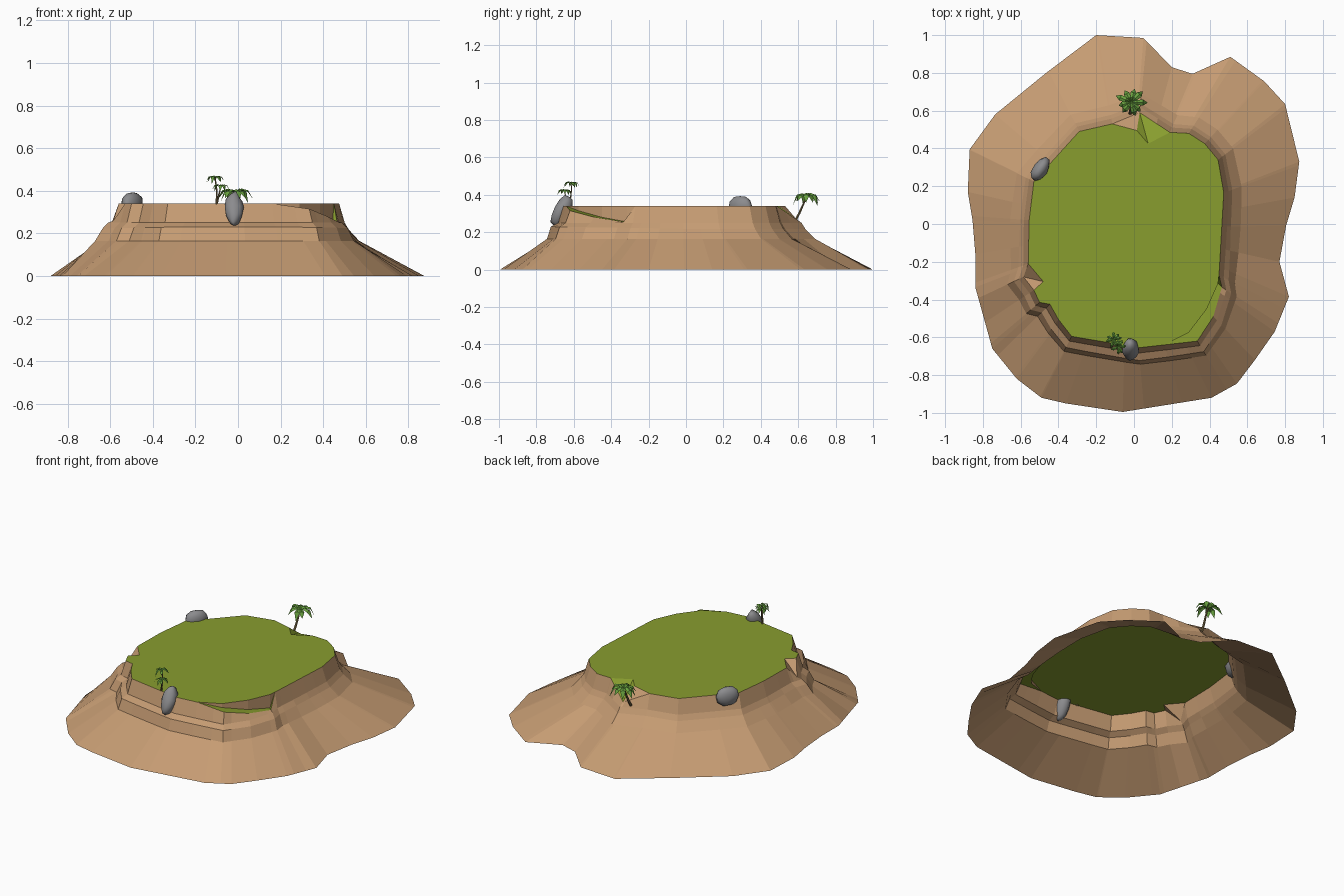
import bpy, bmesh, math, random
from mathutils import Vector, Matrix

if "Cube" in bpy.data.objects:
    bpy.data.objects.remove(bpy.data.objects["Cube"])

random.seed(4)
C = Vector((-0.03, -0.02))
TOP = 0.34


def material(name, rgb):
    m = bpy.data.materials.new(name)
    m.diffuse_color = (*rgb, 1)
    m.use_nodes = True
    m.node_tree.nodes["Principled BSDF"].inputs["Base Color"].default_value = m.diffuse_color
    return m


EARTH = material("sandy earth", (0.56, 0.33, 0.17))
GRASS = material("grass green", (0.25, 0.34, 0.028))
STONE = material("grey stone", (0.26, 0.26, 0.27))
LEAF = material("palm green", (0.14, 0.36, 0.05))
BARK = material("palm bark", (0.22, 0.16, 0.07))


def make_object(name, faces, mat, terrain=True):
    """Mesh from lists of corner points; terrain faces are turned up and outward."""
    bm = bmesh.new()
    for pts in faces:
        uniq = []
        for p in map(Vector, pts):
            if all((p - q).length > 1e-4 for q in uniq):
                uniq.append(p)
        if len(uniq) < 3:
            continue
        f = bm.faces.new([bm.verts.new(p) for p in uniq])
        f.normal_update()
        c = f.calc_center_median()
        if terrain and f.normal.dot(Vector((c.x - C.x, c.y - C.y, 1))) < 0:
            f.normal_flip()
    bmesh.ops.remove_doubles(bm, verts=bm.verts, dist=1e-4)
    me = bpy.data.meshes.new(name)
    bm.to_mesh(me)
    bm.free()
    me.materials.append(mat)
    ob = bpy.data.objects.new(name, me)
    bpy.context.collection.objects.link(ob)
    return ob


# Outlines seen from above
SHORE = [(-.20, 1), (.05, .985), (.20, .83), (.31, .795), (.51, .885), (.69, .755), (.80, .635),
         (.875, .33), (.85, .14), (.805, -.01), (.77, -.20), (.82, -.385), (.745, -.57),
         (.64, -.72), (.545, -.845), (.41, -.92), (-.06, -.995), (-.36, -.95), (-.49, -.92),
         (-.62, -.82), (-.75, -.66), (-.84, -.335), (-.84, -.16), (-.855, .02), (-.88, .17),
         (-.87, .395), (-.735, .58), (-.465, .80)]
RIM_RIGHT = [(.19, .485), (.29, .48), (.375, .425), (.445, .34), (.475, .165), (.45, -.27)]
RIM_FRONT = [(.16, -.64), (.025, -.655), (-.33, -.595), (-.40, -.505), (-.445, -.425),
             (-.50, -.415), (-.53, -.35)]
RIM_LEFT = [(-.56, -.21), (-.555, .02), (-.53, .225), (-.29, .49), (-.115, .53)]
# Ramp on the front right: inner point, outer point, height
RAMP = [((.45, -.27), (.45, -.27), TOP), ((.445, -.315), (.465, -.335), .255),
        ((.385, -.45), (.42, -.49), .28), ((.29, -.575), (.335, -.62), .315),
        ((.16, -.64), (.16, -.64), TOP)]


def up(pts, z=TOP):
    return [(x, y, z) for x, y in pts]


LIP = (up(RIM_RIGHT) + [(*o, z) for i, o, z in RAMP[1:-1]] + up(RIM_FRONT)
       + [(-.585, -.28, .26)] + up(RIM_LEFT) + [(.03, .59, .27)])


def angle(p):
    return math.atan2(p[1] - C.y, p[0] - C.x) % math.tau


def sample(outline, t):
    """Radius and height where the ray at angle t meets the outline."""
    pts = sorted(outline, key=angle)
    d = Vector((math.cos(t), math.sin(t)))
    for a, b in zip(pts, pts[1:] + pts[:1]):
        span = (angle(b) - angle(a)) % math.tau
        if (t - angle(a)) % math.tau <= span + 1e-7:
            pa, pb = Vector(a[:2]) - C, Vector(b[:2]) - C
            e = pb - pa
            k = -(pa.x * d.y - pa.y * d.x) / (e.x * d.y - e.y * d.x)
            return (pa + e * k).dot(d), a[2] + (b[2] - a[2]) * k
    return 0.5, a[2]


# Cliffs and skirt: stepped profile swept round the outlines
shore3 = up(SHORE, 0)
angles = []
for t in sorted(angle(p) for p in LIP + shore3):
    if not angles or t - angles[-1] > 1e-4:
        angles.append(t)
columns = []
for t in angles:
    r, z = sample(LIP, t)
    front = max(0, -math.sin(t))
    prof = [(r, z), (r + .028, min(.25, z - .004)), (r + .048 + .02 * front, .218 + .012 * front),
            (r + .1 - .012 * front, .165), (sample(shore3, t)[0], 0)]
    columns.append([(C.x + q * math.cos(t), C.y + q * math.sin(t), h) for q, h in prof])
faces = []
for a, b in zip(columns, columns[1:] + columns[:1]):
    for k in range(4):
        faces.append((a[k], a[k + 1], b[k + 1], b[k]))
make_object("cliffs", faces, EARTH)

# Flat grass top
GULLY = (-.48, -.305)
NOTCH = [(.015, .495), (.075, .425)]
outline = (RIM_RIGHT + [i for i, o, z in RAMP[1:-1]] + RIM_FRONT + [GULLY] + RIM_LEFT + NOTCH)
make_object("grass_top", [up(outline)], GRASS)

# Grassy ramp and the wall above it
ramp, wall = [], []
for (i0, o0, z0), (i1, o1, z1) in zip(RAMP, RAMP[1:]):
    ramp.append(((*i0, z0), (*o0, z0), (*o1, z1)))
    ramp.append(((*i0, z0), (*o1, z1), (*i1, z1)))
    wall.append(((*i0, TOP), (*i0, z0), (*i1, z1), (*i1, TOP)))
make_object("grass_ramp", ramp, GRASS)
make_object("ramp_wall", wall, EARTH)

# Notch at the back and gully on the left
low, gut = (.03, .59, .27), (-.585, -.28, .26)
v0, v1 = up(NOTCH)
make_object("back_grass_slope", [(v0, v1, low), (v1, (.19, .485, TOP), low)], GRASS)
make_object("back_notch_wall", [((-.115, .53, TOP), v0, low)], EARTH)
g = (*GULLY, TOP)
make_object("left_gully", [((-.56, -.21, TOP), g, gut), ((-.53, -.35, TOP), g, gut)], EARTH)


def boulder(name, loc, size, rot, lumps):
    bm = bmesh.new()
    bmesh.ops.create_icosphere(bm, subdivisions=2, radius=1)
    for v in bm.verts:
        v.co *= 1 + random.uniform(-lumps, lumps)
    me = bpy.data.meshes.new(name)
    bm.to_mesh(me)
    bm.free()
    me.materials.append(STONE)
    ob = bpy.data.objects.new(name, me)
    bpy.context.collection.objects.link(ob)
    ob.location, ob.scale, ob.rotation_euler = loc, size, rot
    for p in me.polygons:
        p.use_smooth = True


# Boulders
boulder("left_boulder", (-.497, .29, .335), (.07, .04, .06), (0, 0, math.radians(55)), .08)
boulder("front_boulder", (-.018, -.665, .315), (.044, .045, .088), (math.radians(-28), 0, 0), .1)


def palm(name, path, radius, count, length, width):
    path = [Vector(p) for p in path]
    # Tapered six-sided trunk
    rings = []
    for k, p in enumerate(path):
        r = radius * (1 - .45 * k / (len(path) - 1))
        rings.append([p + Vector((r * math.cos(a), r * math.sin(a), 0))
                      for a in (i * math.tau / 6 for i in range(6))])
    trunk = [(a[i], a[(i + 1) % 6], b[(i + 1) % 6], b[i])
             for a, b in zip(rings, rings[1:]) for i in range(6)]
    make_object(name + "_trunk", trunk, BARK, False)
    # Folded drooping fronds
    fronds = []
    for i in range(count):
        turn = Matrix.Rotation(i * math.tau / count + random.uniform(-.2, .2), 3, 'Z')
        s = length * random.uniform(.85, 1.1)
        st = []
        for d, h, w in ((0, 0, .15), (.35, .24, .8), (.72, .14, 1), (1, -.35 - .2 * (i % 2), .04)):
            y = width * w / 2
            st.append([path[-1] + turn @ Vector((d * s, k * y, h * s - abs(k) * y * .5))
                       for k in (-1, 0, 1)])
        for a, b in zip(st, st[1:]):
            for k in (0, 1):
                fronds.append((a[k], b[k], b[k + 1], a[k + 1]))
    make_object(name + "_fronds", fronds, LEAF, False)


# Palms
palm("back_palm", [(-.02, .58, .255), (-.018, .605, .30), (-.015, .625, .345), (-.015, .645, .39)],
     .009, 9, .08, .032)
palm("tall_front_palm", [(-.10, -.625, .335), (-.10, -.615, .40), (-.107, -.61, .46)],
     .005, 7, .045, .017)
palm("short_front_palm", [(-.10, -.63, .335), (-.09, -.64, .38), (-.08, -.65, .42)],
     .005, 7, .042, .017)
